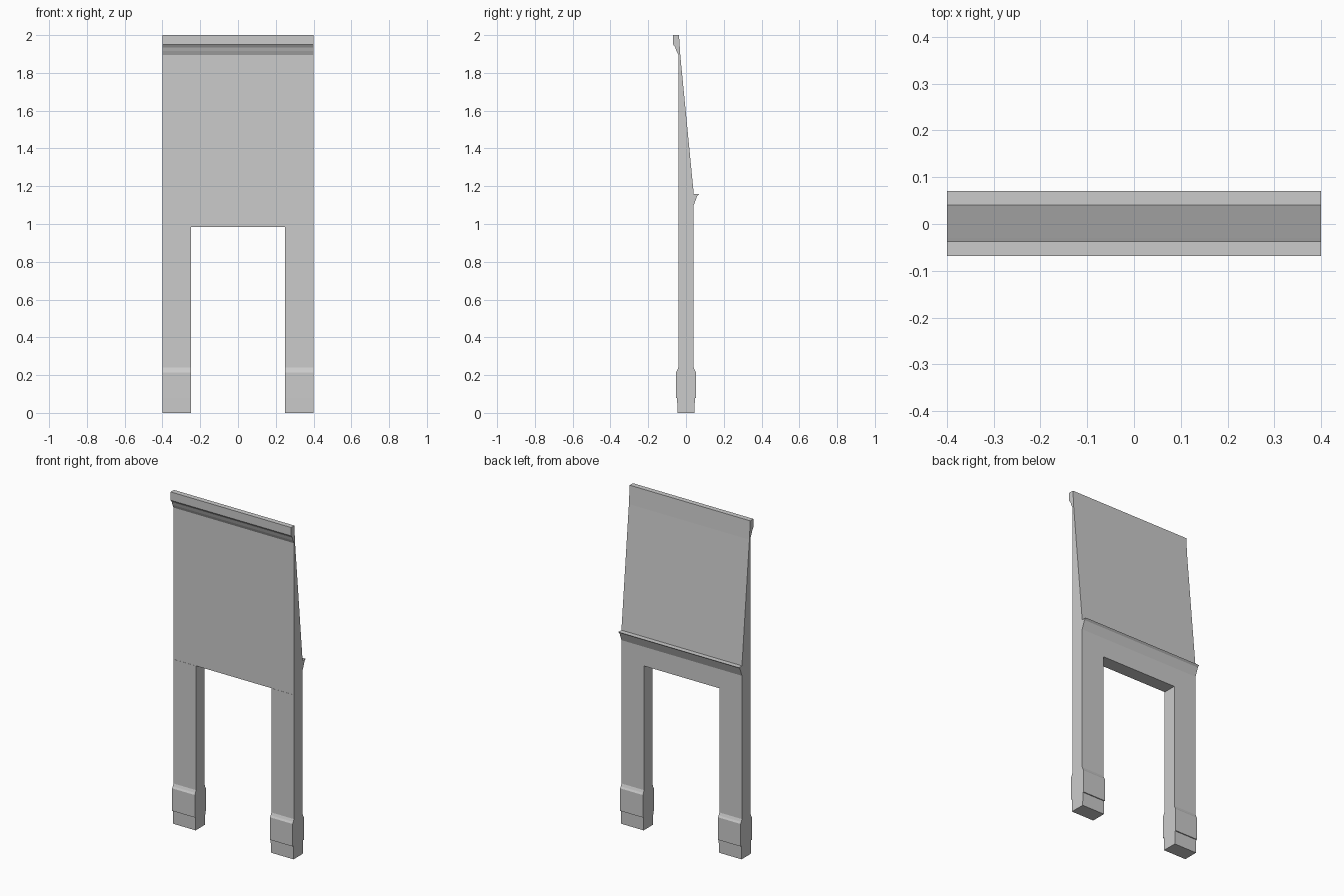
import bpy
import bmesh

cube = bpy.data.objects.get("Cube")
if cube:
    bpy.data.objects.remove(cube, do_unlink=True)

# Single plain grey finish
grey = bpy.data.materials.new("plain grey")
grey.use_nodes = True
colour = (0.6, 0.6, 0.6, 1)
grey.diffuse_color = colour
grey.node_tree.nodes["Principled BSDF"].inputs["Base Color"].default_value = colour


def extrude_profile(name, profile, x0, x1):
    """Extrude a closed (y, z) outline along x."""
    bm = bmesh.new()
    face = bm.faces.new([bm.verts.new((x0, y, z)) for y, z in profile])
    side = bmesh.ops.extrude_face_region(bm, geom=[face])["geom"]
    verts = [v for v in side if isinstance(v, bmesh.types.BMVert)]
    bmesh.ops.translate(bm, verts=verts, vec=(x1 - x0, 0, 0))
    bmesh.ops.recalc_face_normals(bm, faces=bm.faces)
    mesh = bpy.data.meshes.new(name)
    bm.to_mesh(mesh)
    bm.free()
    mesh.materials.append(grey)
    obj = bpy.data.objects.new(name, mesh)
    bpy.context.collection.objects.link(obj)
    return obj


HALF, INNER, ARCH = 0.4, 0.25, 0.985

# Upper panel: moulded front cornice, sloping back, small ledge behind
panel = [
    (-0.04, ARCH), (-0.04, 1.895), (-0.05, 1.915), (-0.057, 1.935),
    (-0.068, 1.95), (-0.068, 2.0), (-0.037, 2.0), (-0.03, 1.89),
    (0.041, 1.16), (0.071, 1.16), (0.06, 1.15), (0.041, 1.10), (0.041, ARCH),
]
extrude_profile("upper_panel", panel, -HALF, HALF)

# Legs with a thicker plinth block, mirrored front to back and side to side
front = [(-0.045, 0), (-0.047, 0.08), (-0.053, 0.08), (-0.053, 0.215),
         (-0.047, 0.225), (-0.041, 0.24), (-0.041, ARCH)]
leg = front + [(-y, z) for y, z in reversed(front)]
extrude_profile("left_leg", leg, INNER, HALF)
extrude_profile("right_leg", leg, -HALF, -INNER)
